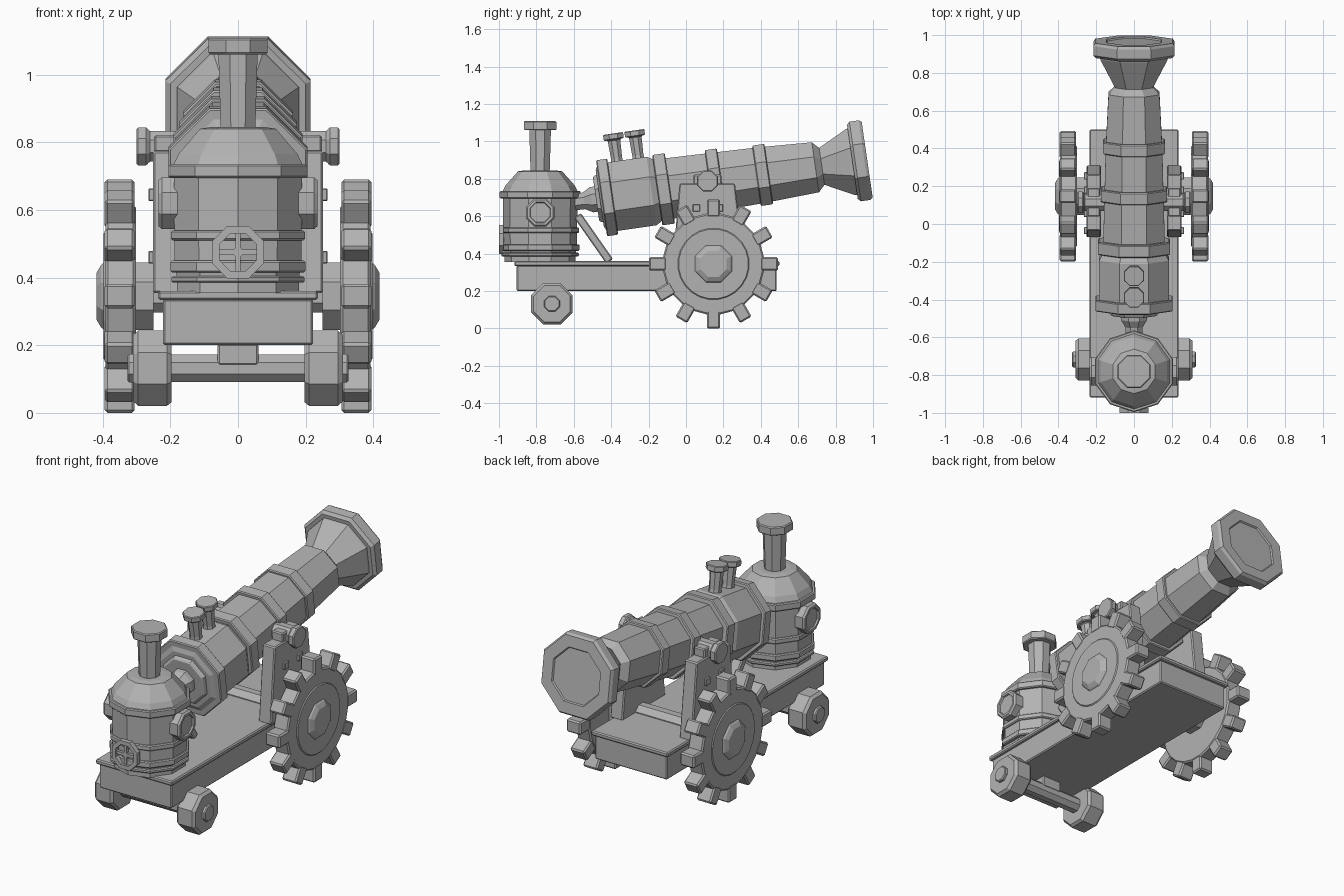
import bpy, bmesh, math
from mathutils import Matrix, Vector

if "Cube" in bpy.data.objects:
    bpy.data.objects.remove(bpy.data.objects["Cube"])

grey = bpy.data.materials.new("plain grey metal")
grey.diffuse_color = (0.45, 0.45, 0.45, 1)
grey.use_nodes = True
grey.node_tree.nodes["Principled BSDF"].inputs["Base Color"].default_value = grey.diffuse_color


def finish(bm, name, bevel=0.006):
    bmesh.ops.recalc_face_normals(bm, faces=bm.faces)
    me = bpy.data.meshes.new(name)
    bm.to_mesh(me)
    bm.free()
    me.materials.append(grey)
    ob = bpy.data.objects.new(name, me)
    bpy.context.collection.objects.link(ob)
    if bevel:
        mod = ob.modifiers.new("bevel", 'BEVEL')
        mod.width, mod.segments = bevel, 1
        mod.limit_method, mod.angle_limit = 'ANGLE', math.radians(50)
    return ob


def lathe(name, profile, n, origin, axis, flat=True, bevel=0.005):
    """Turn (radius, height) pairs about an axis. flat: radii measured to the facets."""
    w = Vector(axis).normalized()
    u = Vector((1, 0, 0)) if abs(w.x) < 0.9 else Vector((0, 1, 0))
    v = w.cross(u)
    k, ph = (1 / math.cos(math.pi / n), math.pi / n) if flat else (1, math.pi / 2)
    bm = bmesh.new()
    rings = []
    for r, h in profile:
        rings.append([bm.verts.new(Vector(origin) + w * h + r * k * (
            u * math.cos(ph + 2 * math.pi * i / n) + v * math.sin(ph + 2 * math.pi * i / n)))
            for i in range(n)])
    for a, b in zip(rings, rings[1:]):
        for i in range(n):
            j = (i + 1) % n
            bm.faces.new((a[i], a[j], b[j], b[i]))
    bm.faces.new(rings[0])
    bm.faces.new(rings[-1])
    return finish(bm, name, bevel)


def box(name, x, y, z, rot=None, pivot=(0, 0, 0), bevel=0.006):
    bm = bmesh.new()
    bmesh.ops.create_cube(bm, size=1)
    size = [b - a for a, b in (x, y, z)]
    mid = [(a + b) / 2 for a, b in (x, y, z)]
    M = Matrix.Translation(mid) @ Matrix.Diagonal((*size, 1))
    if rot:
        M = Matrix.Translation(pivot) @ Matrix.Rotation(rot, 4, 'X') @ M
    bm.transform(M)
    return finish(bm, name, bevel)


def prism(name, pts, x0, x1):
    """Extrude a side outline of (y, z) points between two x positions."""
    bm = bmesh.new()
    a, b = ([bm.verts.new((x, y, z)) for y, z in pts] for x in (x0, x1))
    bm.faces.new(a)
    bm.faces.new(b)
    for i in range(len(pts)):
        j = (i + 1) % len(pts)
        bm.faces.new((a[i], a[j], b[j], b[i]))
    return finish(bm, name)


# Carriage deck
box("deck_body", (-.222, .222), (-.905, .485), (.2, .337))
box("deck_top", (-.236, .236), (-.918, .5), (.334, .36))

# Gun barrel, tilted upward
tilt = math.radians(8.25)
ax = Vector((0, math.cos(tilt), math.sin(tilt)))
up = Vector((0, -math.sin(tilt), math.cos(tilt)))
base = Vector((0, -.1, .747))
lathe("barrel", [(.15, -.365), (.185, -.35), (.185, -.085), (.165, -.05), (.163, 0),
                 (.15, .5), (.135, .80), (.1, .835), (.178, .99), (.185, 1.03)],
      8, base, ax, bevel=0)
for name, t, w, r in [("breech_ring", -.325, .03, .205), ("chamber_ring", -.02, .034, .19),
                      ("middle_ring", .26, .033, .175), ("front_ring", .515, .033, .163)]:
    lathe(name, [(r, t - w), (r, t + w)], 8, base, ax)
lathe("muzzle_rim", [(.2, 1.0), (.215, 1.015), (.215, 1.065), (.205, 1.08),
                     (.145, 1.08), (.14, 1.072)], 8, base, ax, bevel=0)
lathe("breech_plate", [(.12, -.385), (.13, -.36)], 8, base, ax)
lathe("steam_pipe", [(.042, -.56), (.045, -.45), (.068, -.41), (.068, -.36)], 8, base, ax)
for t in (-.245, -.13):
    lathe("whistle", [(.036, .15), (.03, .2), (.034, .3), (.054, .302), (.054, .334)],
          8, base + ax * t, up, bevel=.004)
# Brace between boiler and deck
box("boiler_brace", (-.03, .03), (-.022, .022), (-.16, .14),
    math.radians(35), (0, -.5, .49))

# Boiler with bands, dome and chimney
bc = (0, -.78, 0)
lathe("boiler", [(.19, .355), (.19, .4), (.197, .45), (.2, .72), (.2, .735), (.185, .765),
                 (.118, .84), (.085, .845)], 10, bc, (0, 0, 1), False, 0)
for name, z0, z1, r in [("foot_band", .385, .405, .207), ("lower_band", .415, .45, .21),
                        ("waist_band", .51, .54, .208), ("dome_band", .695, .735, .216)]:
    lathe(name, [(r, z0), (r, z1)], 10, bc, (0, 0, 1), False)
lathe("chimney", [(.05, .8), (.058, 1.065)], 8, bc, (0, 0, 1))
lathe("chimney_cap", [(.087, 1.06), (.087, 1.108)], 8, bc, (0, 0, 1))

# Valve wheel on the boiler front: rim, spokes and hub
vc = Vector((0, -.975, .475))
bm = bmesh.new()
loops = [[bm.verts.new(vc + Vector((r * math.cos(a), y, r * math.sin(a))))
          for a in [math.pi * (2 * i + 1) / 8 for i in range(8)]]
         for r, y in [(.084, 0), (.084, -.025), (.06, -.025), (.06, 0)]]
for k in range(4):
    a, b = loops[k], loops[(k + 1) % 4]
    for i in range(8):
        j = (i + 1) % 8
        bm.faces.new((a[i], a[j], b[j], b[i]))
finish(bm, "valve_rim", 0)
box("valve_spoke_across", (-.065, .065), (-.992, -.975), (.467, .483), bevel=0)
box("valve_spoke_upright", (-.008, .008), (-.992, -.975), (.41, .54), bevel=0)
lathe("valve_stem", [(.015, 0), (.015, .1)], 8, (0, -.992, .475), (0, 1, 0), bevel=0)

cheek = [(-.07, .355), (.31, .355), (.262, .775), (-.035, .775)]
for s in (-1, 1):
    side = (s, 0, 0)
    # Boiler porthole
    lathe("porthole", [(.076, .17), (.076, .225), (.068, .235), (.055, .235), (.052, .226)],
          8, (0, -.78, .62), side, bevel=0)
    # Cheek plate, bolts and trunnion
    prism("cheek", cheek, s * .175, s * .252)
    for y, z in [(.055, .645), (.18, .645), (-.035, .46), (.255, .46)]:
        box("cheek_bolt", sorted((s * .24, s * .265)), (y - .019, y + .019),
            (z - .019, z + .019), bevel=.003)
    box("trunnion_cap", sorted((s * .18, s * .248)), (.04, .19), (.77, .822))
    lathe("trunnion", [(.045, .1), (.045, .265), (.056, .267), (.056, .3)],
          8, (0, .115, .788), side)
    # Toothed rear wheel
    gc = Vector((0, .147, .345))
    lathe("gear_disc", [(.262, .302), (.27, .31), (.27, .385), (.262, .392), (.19, .392),
                        (.185, .397)], 24, gc, side, bevel=0)
    lathe("gear_hub", [(.1, .25), (.1, .395), (.092, .405), (.07, .418)], 8, gc, side, bevel=0)
    for i in range(12):
        box("gear_tooth", sorted((s * .306, s * .394)), (-.036, .036), (.25, .345),
            math.pi * i / 6 + 1e-6, gc, .008)
    # Small front wheel
    fc = (0, -.717, .132)
    lathe("front_wheel", [(.1, .196), (.111, .21), (.111, .295), (.098, .31)], 8, fc, side, bevel=0)
    lathe("front_wheel_hub", [(.042, .3), (.042, .327)], 8, fc, side)

# Axles
lathe("rear_axle", [(.048, -.31), (.048, .31)], 8, (0, .147, .345), (1, 0, 0))
lathe("front_axle", [(.04, -.21), (.04, .21)], 8, (0, -.717, .132), (1, 0, 0))
box("front_axle_block", (-.06, .06), (-.76, -.675), (.14, .205))
